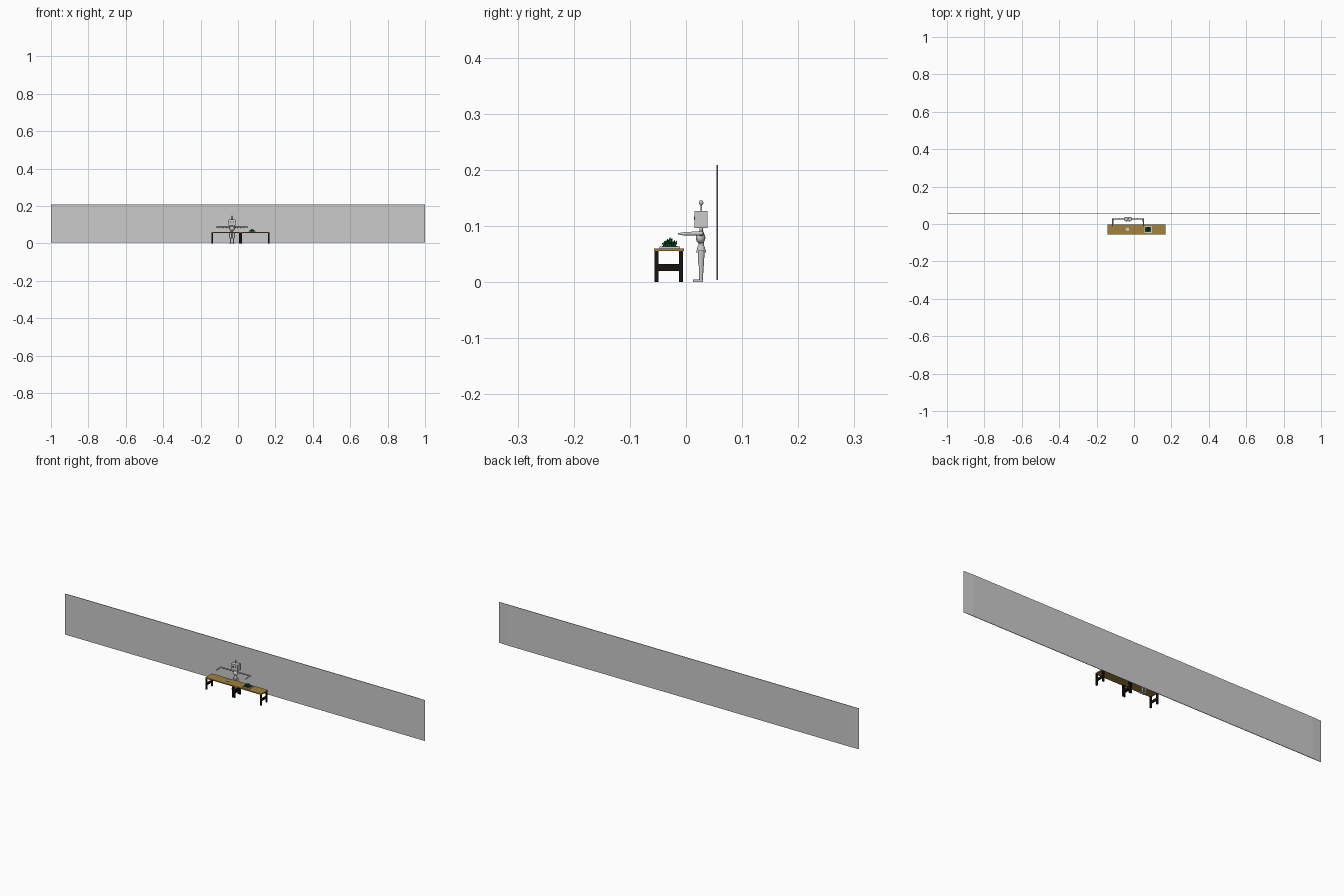
import bpy, bmesh, math, random
from mathutils import Vector, Matrix

if "Cube" in bpy.data.objects:
    bpy.data.objects.remove(bpy.data.objects["Cube"])

random.seed(4)


def mat(name, rgb):
    m = bpy.data.materials.new(name)
    m.diffuse_color = (*rgb, 1)
    m.use_nodes = True
    m.node_tree.nodes["Principled BSDF"].inputs["Base Color"].default_value = m.diffuse_color
    return m


GREY = mat("light grey", (0.6, 0.6, 0.6))
WOOD = mat("ochre wood", (0.36, 0.22, 0.046))
BLACK = mat("black metal", (0.008, 0.007, 0.006))
GREEN = mat("leaf green", (0.005, 0.13, 0.025))
DARK = mat("dark tray", (0.05, 0.055, 0.055))


def finish(name, bm, material, smooth=False):
    bmesh.ops.recalc_face_normals(bm, faces=bm.faces)
    me = bpy.data.meshes.new(name)
    bm.to_mesh(me)
    bm.free()
    me.materials.append(material)
    for p in me.polygons:
        p.use_smooth = smooth
    ob = bpy.data.objects.new(name, me)
    bpy.context.collection.objects.link(ob)
    return ob


def box(name, lo, hi, material):
    lo, hi = Vector(lo), Vector(hi)
    bm = bmesh.new()
    m = Matrix.Translation((lo + hi) / 2) @ Matrix.Diagonal((*(hi - lo), 1))
    bmesh.ops.create_cube(bm, size=1, matrix=m)
    return finish(name, bm, material)


def rod(name, a, b, r1, r2, material, n=12):
    a, b = Vector(a), Vector(b)
    d = b - a
    bm = bmesh.new()
    m = Matrix.Translation((a + b) / 2) @ d.to_track_quat('Z', 'Y').to_matrix().to_4x4()
    bmesh.ops.create_cone(bm, cap_ends=True, segments=n, radius1=r1, radius2=r2,
                          depth=d.length, matrix=m)
    return finish(name, bm, material)


def ball(name, c, r, material):
    bm = bmesh.new()
    m = Matrix.Translation(c) @ Matrix.Diagonal((*r, 1))
    bmesh.ops.create_uvsphere(bm, u_segments=16, v_segments=10, radius=1, matrix=m)
    return finish(name, bm, material, True)


# Back wall: flat front, back tapered at both ends
bm = bmesh.new()
outline = [(-1, 0.054), (1, 0.054), (1, 0.0545), (0.95, 0.057), (-0.95, 0.057), (-1, 0.0545)]
face = bm.faces.new([bm.verts.new((x, y, 0.004)) for x, y in outline])
ext = bmesh.ops.extrude_face_region(bm, geom=[face])
bmesh.ops.translate(bm, vec=(0, 0, 0.205),
                    verts=[v for v in ext["geom"] if isinstance(v, bmesh.types.BMVert)])
finish("back_wall", bm, GREY)

# Two identical tables side by side
for x0, x1 in ((-0.142, 0.0135), (0.0135, 0.169)):
    box("table_top", (x0, -0.057, 0.055), (x1, -0.004, 0.06), WOOD)
    for lx in (x0 + 0.001, x1 - 0.008):
        for ly in (-0.056, -0.0125):
            box("table_leg", (lx, ly, 0), (lx + 0.007, ly + 0.007, 0.055), BLACK)
        box("table_crossbar", (lx + 0.001, -0.05, 0.02), (lx + 0.006, -0.012, 0.032), BLACK)

# Robot: head, antenna and trunk
X, Y = -0.032, 0.027
box("head", (X - 0.018, Y - 0.0115, 0.096), (X + 0.018, Y + 0.0115, 0.127), GREY)
for s in (-1, 1):
    box("eye", (X + s * 0.008 - 0.003, Y - 0.0125, 0.111),
        (X + s * 0.008 + 0.003, Y - 0.011, 0.117), DARK)
rod("antenna", (X, Y, 0.127), (X, Y, 0.139), 0.0015, 0.0015, GREY)
ball("antenna_tip", (X, Y, 0.1415), (0.004, 0.004, 0.0045), GREY)
rod("neck", (X, Y, 0.086), (X, Y, 0.096), 0.003, 0.003, GREY)
ball("chest", (X, Y - 0.001, 0.079), (0.013, 0.0085, 0.011), GREY)
rod("waist", (X, Y, 0.062), (X, Y, 0.071), 0.005, 0.005, GREY)
rod("pelvis", (X, Y, 0.053), (X, Y, 0.064), 0.009, 0.006, GREY)

# Robot: limbs on both sides
for s in (-1, 1):
    lx = X + s * 0.008
    rod("thigh", (lx, Y, 0.029), (lx, Y, 0.056), 0.005, 0.006, GREY)
    rod("shin", (lx, Y, 0.004), (lx, Y, 0.03), 0.0035, 0.004, GREY)
    box("foot", (lx - 0.005, 0.0125, 0), (lx + 0.005, 0.03, 0.005), GREY)
    ball("shoulder", (X + s * 0.014, Y, 0.087), (0.005, 0.005, 0.005), GREY)
    rod("upper_arm", (X + s * 0.014, Y, 0.087), (X + s * 0.082, Y, 0.087), 0.003, 0.003, GREY)
    for k in (0.03, 0.048, 0.066):
        ball("arm_joint", (X + s * k, Y, 0.087), (0.004, 0.0042, 0.0042), GREY)
    ball("elbow", (X + s * 0.082, Y, 0.087), (0.004, 0.004, 0.004), GREY)
    rod("forearm", (X + s * 0.082, Y, 0.087), (X + s * 0.082, -0.004, 0.086), 0.0035, 0.003, GREY)
    rod("hand", (X + s * 0.082, -0.004, 0.086), (X + s * 0.082, -0.014, 0.086), 0.003, 0.001, GREY)

# Small dish on the left table
rod("dish", (-0.035, -0.028, 0.06), (-0.035, -0.028, 0.064), 0.008, 0.01, GREY, 16)

# Planted tray on the right table
PX, PY = 0.075, -0.029
box("tray", (PX - 0.02, PY - 0.018, 0.06), (PX + 0.02, PY + 0.018, 0.063), GREY)
box("tray_soil", (PX - 0.016, PY - 0.014, 0.063), (PX + 0.016, PY + 0.014, 0.0645), DARK)
for i in range(26):
    a = i * 2.4
    r = 0.015 * math.sqrt(i / 26)
    base = Vector((PX + 0.6 * r * math.cos(a), PY + 0.6 * r * math.sin(a), 0.064))
    tip = Vector((PX + r * math.cos(a), PY + r * math.sin(a),
                  0.081 - 0.5 * r - random.uniform(0, 0.005)))
    rod("leaf", base, tip, 0.0035, 0.0005, GREEN, 5)
